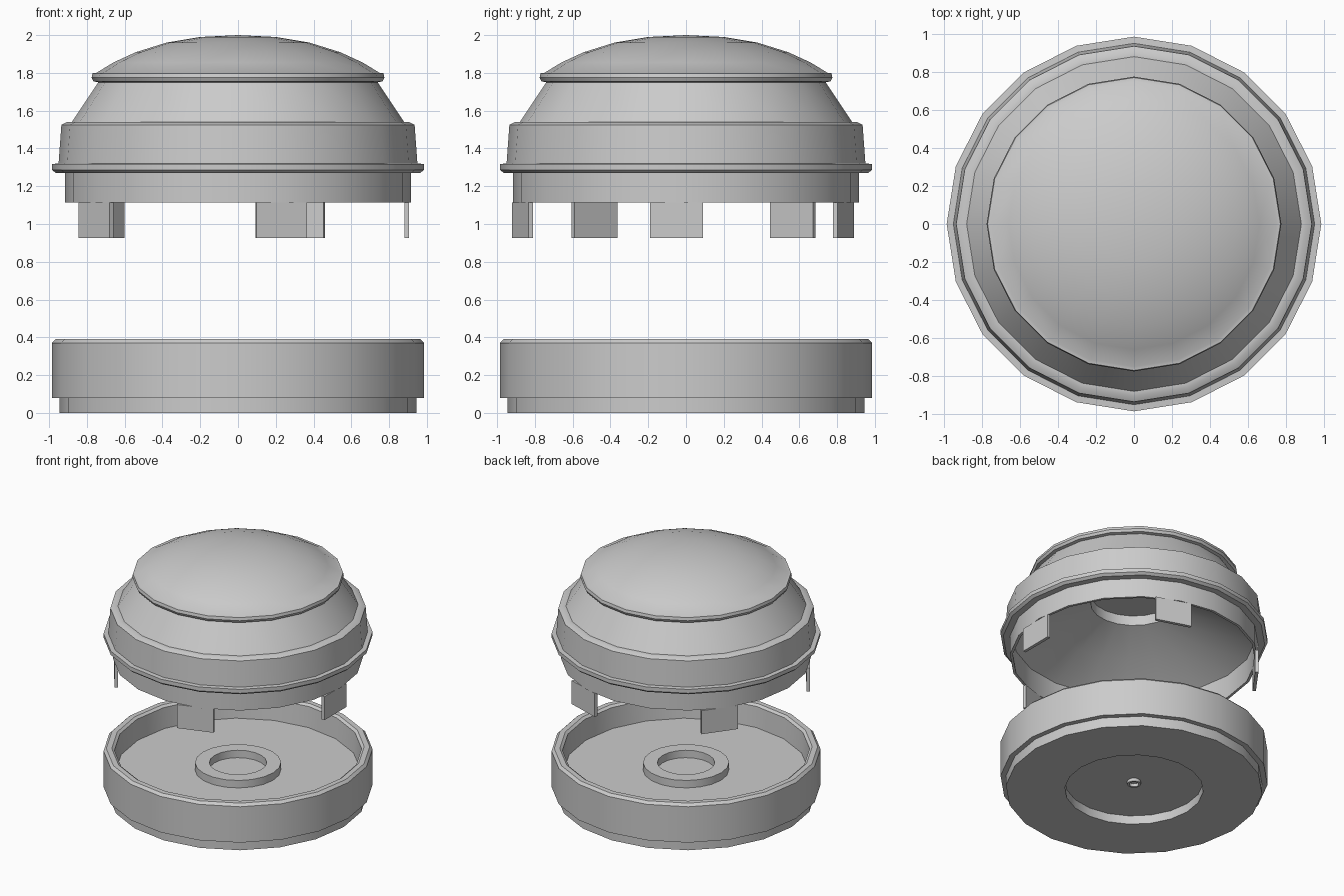
import bpy, bmesh, math
from mathutils import Matrix

SIDES = 20

if "Cube" in bpy.data.objects:
    bpy.data.objects.remove(bpy.data.objects["Cube"], do_unlink=True)

grey = bpy.data.materials.new("plain grey")
grey.use_nodes = True
colour = (0.6, 0.6, 0.6, 1)
grey.diffuse_color = colour
grey.node_tree.nodes["Principled BSDF"].inputs["Base Color"].default_value = colour


def finish(name, bm):
    """Turn a bmesh into a smooth-by-angle object."""
    bmesh.ops.remove_doubles(bm, verts=bm.verts, dist=0.0005)
    bmesh.ops.recalc_face_normals(bm, faces=bm.faces)
    mesh = bpy.data.meshes.new(name)
    bm.to_mesh(mesh)
    bm.free()
    mesh.materials.append(grey)
    obj = bpy.data.objects.new(name, mesh)
    bpy.context.collection.objects.link(obj)
    bpy.ops.object.select_all(action="DESELECT")
    obj.select_set(True)
    bpy.context.view_layer.objects.active = obj
    bpy.ops.object.shade_smooth_by_angle(angle=math.radians(30))


def lathe(name, profile, closed=False):
    """Revolve (radius, height) points about the z axis."""
    bm = bmesh.new()
    verts = [bm.verts.new((r, 0, z)) for r, z in profile]
    edges = [bm.edges.new(pair) for pair in zip(verts, verts[1:])]
    if closed:
        edges.append(bm.edges.new((verts[-1], verts[0])))
    bmesh.ops.spin(bm, geom=verts + edges, cent=(0, 0, 0), axis=(0, 0, 1),
                   angle=2 * math.pi, steps=SIDES)
    finish(name, bm)


# Lid: dome, bead, sloped shoulder, band, flange and neck, then the hollow inside
dome = [(0, 2.0), (0.2, 1.99), (0.38, 1.96), (0.54, 1.91), (0.66, 1.855), (0.75, 1.8)]
bead = [(0.77, 1.798), (0.775, 1.775), (0.765, 1.755), (0.74, 1.75)]
band = [(0.88, 1.54), (0.905, 1.54), (0.935, 1.525), (0.95, 1.32)]
flange = [(0.985, 1.318), (0.985, 1.287), (0.965, 1.27), (0.915, 1.27)]
neck = [(0.915, 1.115), (0.895, 1.115), (0.895, 1.3)]
hollow = [(0.62, 1.46), (0.32, 1.58), (0.32, 1.66), (0, 1.66)]
lathe("lid", dome + bead + band + flange + neck + hollow)

# Base: recessed underside, foot, outer wall, bevelled rim and tray floor
underside = [(0, 0.07), (0.51, 0.07), (0.51, 0), (0.945, 0)]
wall = [(0.945, 0.08), (0.985, 0.08), (0.985, 0.37), (0.965, 0.39)]
tray = [(0.925, 0.39), (0.905, 0.375), (0.895, 0.21), (0, 0.21)]
lathe("base_tray", underside + wall + tray)


def collar(name, inner, outer, low, high):
    lathe(name, [(inner, low), (outer, low), (outer, high), (inner, high)], closed=True)


collar("tray_collar", 0.21, 0.315, 0.21, 0.27)
collar("underside_nub", 0.035, 0.05, 0.045, 0.07)


# Locking tabs: flat plates hanging from the neck, set slightly off centre
def tab(name, turn):
    bm = bmesh.new()
    bmesh.ops.create_cube(bm, size=1)
    bmesh.ops.scale(bm, verts=bm.verts, vec=(0.025, 0.28, 0.19))
    bmesh.ops.translate(bm, verts=bm.verts, vec=(0.893, -0.05, 1.02))
    bmesh.ops.rotate(bm, verts=bm.verts, cent=(0, 0, 0),
                     matrix=Matrix.Rotation(turn, 3, "Z"))
    finish(name, bm)


for i in range(5):
    tab(f"locking_tab_{i + 1}", i * 2 * math.pi / 5)
